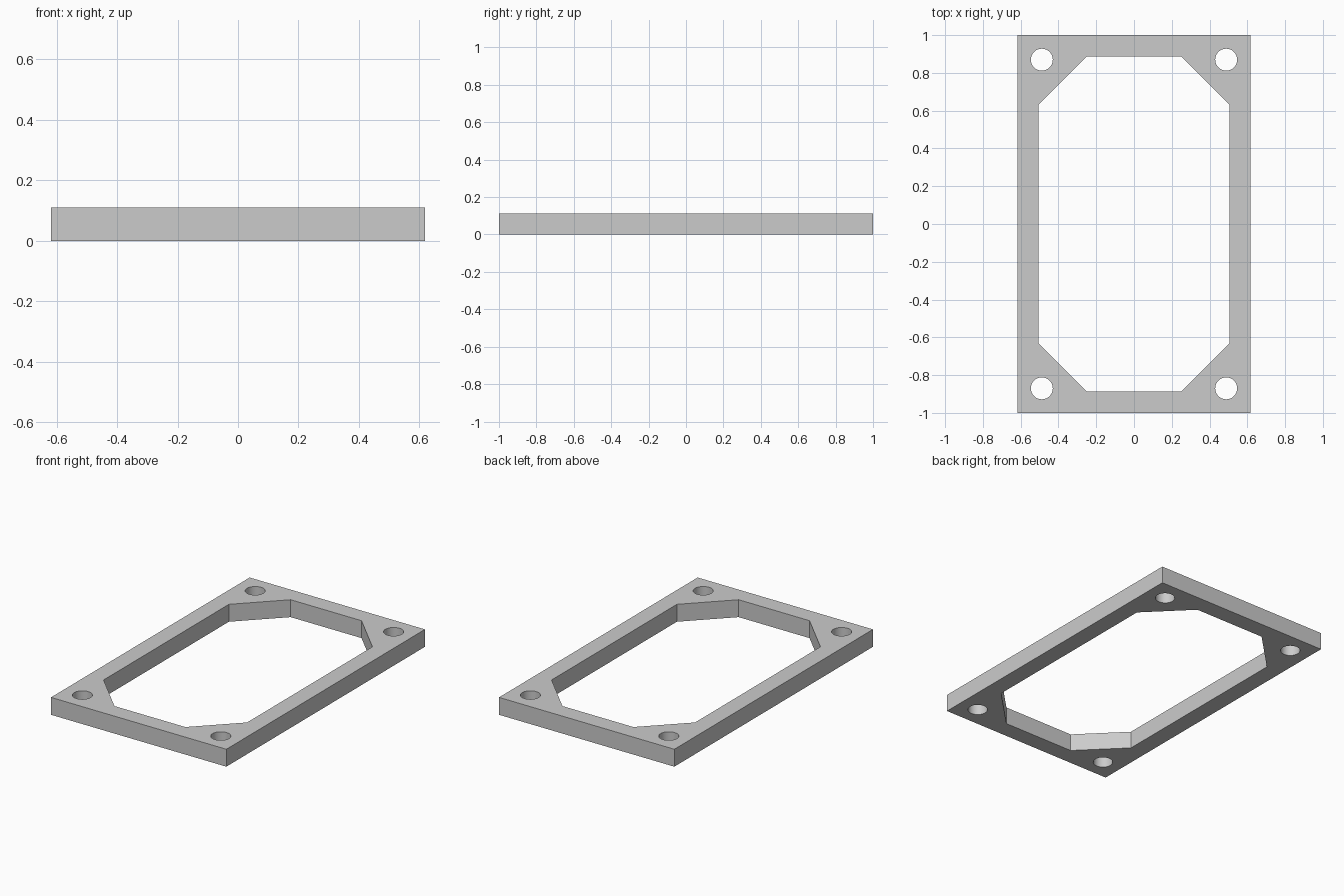
import bpy
import bmesh
import math
from mathutils import Vector

cube = bpy.data.objects.get("Cube")
if cube:
    bpy.data.objects.remove(cube, do_unlink=True)

HALF_X, HALF_Y, HEIGHT = 0.618, 1.0, 0.111
OPEN_X, OPEN_Y, CHAMFER = 0.506, 0.887, 0.256
HOLE_X, HOLE_Y, HOLE_R = 0.488, 0.87, 0.058

grey = bpy.data.materials.new("plain grey")
grey.use_nodes = True
grey.diffuse_color = (0.6, 0.6, 0.6, 1)
grey.node_tree.nodes["Principled BSDF"].inputs["Base Color"].default_value = grey.diffuse_color


def prism(name, outlines, z0, z1):
    """Extrude each closed outline from z0 to z1 into one object."""
    bm = bmesh.new()
    for outline in outlines:
        base = bm.faces.new([bm.verts.new((x, y, z0)) for x, y in outline])
        ext = bmesh.ops.extrude_face_region(bm, geom=[base], use_keep_orig=True)
        top = [v for v in ext["geom"] if isinstance(v, bmesh.types.BMVert)]
        bmesh.ops.translate(bm, verts=top, vec=Vector((0, 0, z1 - z0)))
    bmesh.ops.recalc_face_normals(bm, faces=bm.faces)
    mesh = bpy.data.meshes.new(name)
    bm.to_mesh(mesh)
    bm.free()
    mesh.materials.append(grey)
    obj = bpy.data.objects.new(name, mesh)
    bpy.context.collection.objects.link(obj)
    return obj


def circle(cx, cy, r, n=48):
    return [(cx + r * math.cos(math.tau * i / n), cy + r * math.sin(math.tau * i / n))
            for i in range(n)]


# Rectangular plate
corners = [(-1, -1), (1, -1), (1, 1), (-1, 1)]
frame = prism("mounting_frame", [[(sx * HALF_X, sy * HALF_Y) for sx, sy in corners]], 0, HEIGHT)

# Chamfered central opening and four corner screw holes
opening = []
for sx, sy in corners:
    pair = [(sx * OPEN_X, sy * (OPEN_Y - CHAMFER)), (sx * (OPEN_X - CHAMFER), sy * OPEN_Y)]
    opening += pair if sx * sy > 0 else pair[::-1]
holes = [circle(sx * HOLE_X, sy * HOLE_Y, HOLE_R) for sx, sy in corners]
cutter = prism("opening_cutter", [opening] + holes, -0.1, HEIGHT + 0.1)
cutter.hide_render = True

cut = frame.modifiers.new("openings", "BOOLEAN")
cut.operation = "DIFFERENCE"
cut.solver = "EXACT"
cut.object = cutter

# Apply the cut, then smooth only the round hole walls
bpy.ops.object.select_all(action="DESELECT")
frame.select_set(True)
bpy.context.view_layer.objects.active = frame
bpy.ops.object.modifier_apply(modifier=cut.name)
bpy.data.objects.remove(cutter, do_unlink=True)
bpy.ops.object.shade_smooth_by_angle(angle=math.radians(30))
